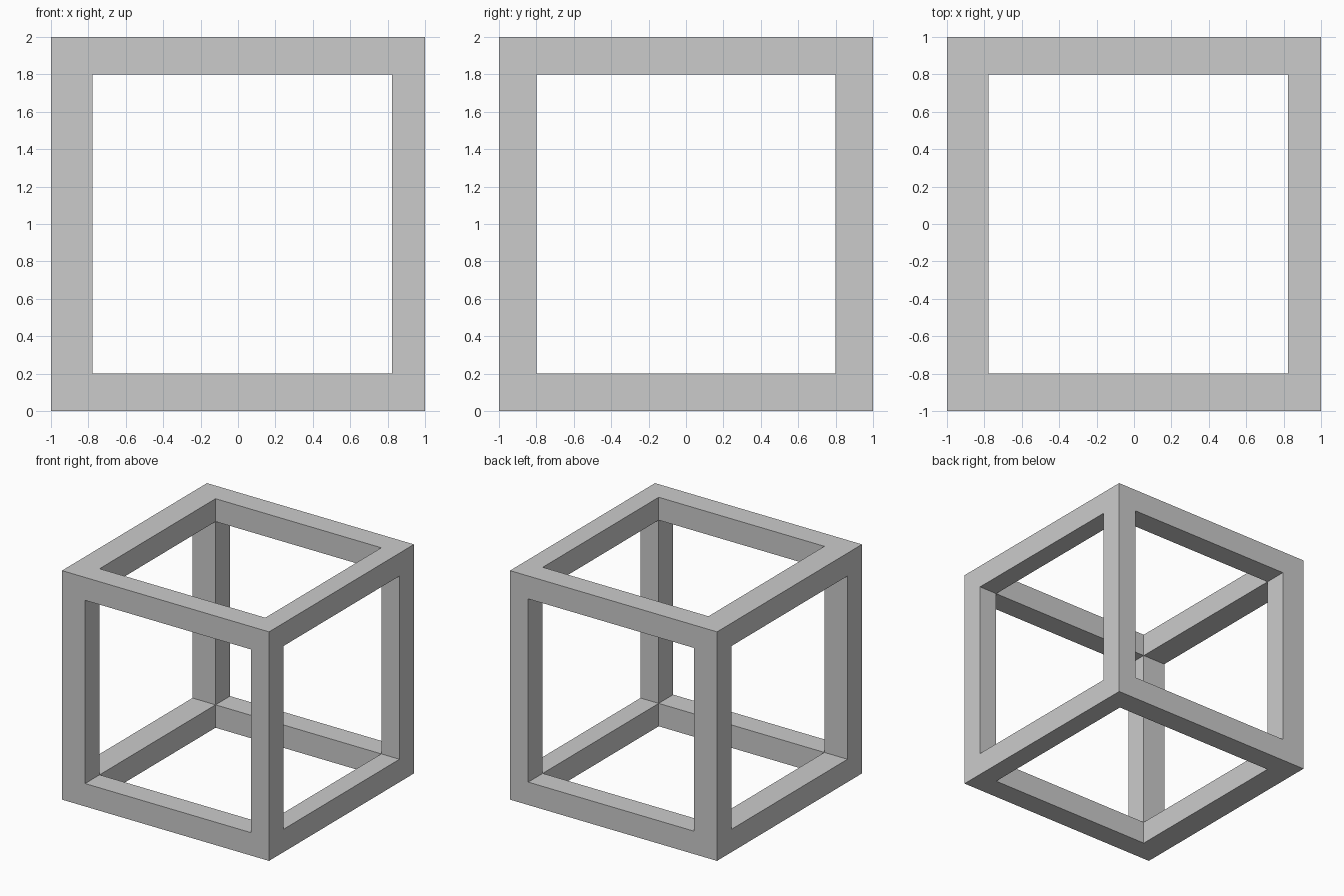
import bpy, bmesh
from itertools import product

if "Cube" in bpy.data.objects:
    bpy.data.objects.remove(bpy.data.objects["Cube"])

# Outer and inner limits of the frame along each axis
X = (-1.0, -0.777, 0.824, 1.0)
Y = (-1.0, -0.8, 0.8, 1.0)
Z = (0.0, 0.2, 1.8, 2.0)


def solid(c):
    """A cell belongs to the frame when at most one index is the middle one."""
    return all(0 <= i <= 2 for i in c) and sum(i == 1 for i in c) <= 1


# Cube frame: corner blocks and bars joined as one skin without inner walls
bm = bmesh.new()
verts = {k: bm.verts.new((X[k[0]], Y[k[1]], Z[k[2]]))
         for k in product(range(4), repeat=3)}
for cell in filter(solid, product(range(3), repeat=3)):
    for axis, side in product(range(3), (0, 1)):
        neighbour = list(cell)
        neighbour[axis] += 2 * side - 1
        if solid(neighbour):
            continue
        u, v = (axis + 1) % 3, (axis + 2) % 3
        loop = []
        for du, dv in ((0, 0), (1, 0), (1, 1), (0, 1)):
            k = list(cell)
            k[axis] += side
            k[u] += du
            k[v] += dv
            loop.append(verts[tuple(k)])
        bm.faces.new(loop if side else loop[::-1])
bmesh.ops.recalc_face_normals(bm, faces=bm.faces)

mesh = bpy.data.meshes.new("cube_frame")
bm.to_mesh(mesh)
bm.free()
bpy.context.collection.objects.link(bpy.data.objects.new("cube_frame", mesh))
